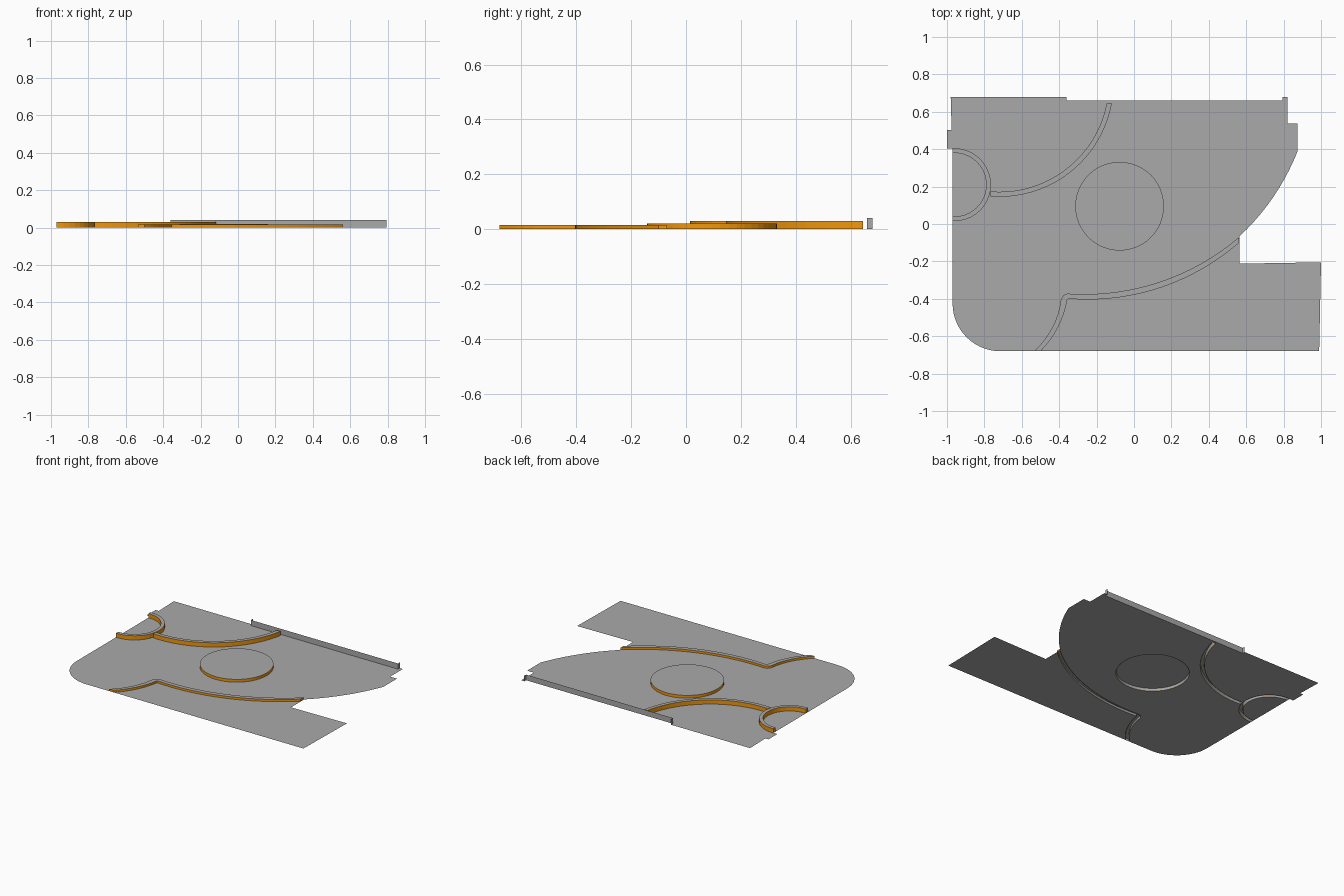
import bpy
from math import atan2, cos, sin, pi, tau, radians
from mathutils import Vector
from mathutils.geometry import delaunay_2d_cdt

if "Cube" in bpy.data.objects:
    bpy.data.objects.remove(bpy.data.objects["Cube"])


def material(name, r, g, b):
    m = bpy.data.materials.new(name)
    m.diffuse_color = (r, g, b, 1)
    m.use_nodes = True
    m.node_tree.nodes["Principled BSDF"].inputs["Base Color"].default_value = m.diffuse_color
    return m


grey = material("grey_paving", 0.4, 0.4, 0.4)
orange = material("orange_side", 0.87, 0.31, 0.004)


def add_mesh(name, verts, faces, orange_from=0, orange_to=0):
    me = bpy.data.meshes.new(name)
    me.from_pydata(verts, [], faces)
    me.materials.append(grey)
    me.materials.append(orange)
    for p in me.polygons:
        p.material_index = int(orange_from <= p.index < orange_to)
    me.update()
    ob = bpy.data.objects.new(name, me)
    bpy.context.collection.objects.link(ob)
    return ob


def arc(c, r, a0, a1, n):
    return [(c[0] + r * cos(radians(a0 + (a1 - a0) * i / n)),
             c[1] + r * sin(radians(a0 + (a1 - a0) * i / n))) for i in range(n + 1)]


def arc3(p, q, s, n):
    """Arc from p through q to s."""
    (ax, ay), (bx, by), (cx, cy) = p, q, s
    d = 2 * (ax * (by - cy) + bx * (cy - ay) + cx * (ay - by))
    A, B, C = ax * ax + ay * ay, bx * bx + by * by, cx * cx + cy * cy
    ux = (A * (by - cy) + B * (cy - ay) + C * (ay - by)) / d
    uy = (A * (cx - bx) + B * (ax - cx) + C * (bx - ax)) / d
    r = ((ax - ux) ** 2 + (ay - uy) ** 2) ** 0.5
    a0, a1 = atan2(ay - uy, ax - ux), atan2(cy - uy, cx - ux)
    sweep = (a1 - a0 + pi) % tau - pi
    return [(ux + r * cos(a0 + sweep * i / n), uy + r * sin(a0 + sweep * i / n))
            for i in range(n + 1)]


def inset(poly, d):
    """Move a counter-clockwise outline inwards by d."""
    out = []
    for i, p in enumerate(poly):
        a, b = Vector(poly[i - 1]), Vector(poly[(i + 1) % len(poly)])
        t = (b - a).normalized()
        out.append((p[0] - t.y * d, p[1] + t.x * d))
    return out


def raised(name, poly, tops, h):
    """Open-bottomed raised shape: grey top, orange sides, grey inner lining."""
    n = len(poly)
    inner = inset(poly, 0.002)
    verts = [(x, y, z) for ring, z in ((poly, h), (poly, 0), (inner, h - 0.001), (inner, 0))
             for x, y in ring]
    sides = [(i, i + n, (i + 1) % n + n, (i + 1) % n) for i in range(n)]
    lining = [tuple(k + 2 * n for k in reversed(f)) for f in sides]
    return add_mesh(name, verts, tops + sides + lining, len(tops), len(tops) + n)


def curb(name, right, left, h):
    """Strip between two equally long edge lines; right is the right-hand edge."""
    n = len(right)
    poly = right + left[::-1]
    tops = [(i, i + 1, 2 * n - 2 - i, 2 * n - 1 - i) for i in range(n - 1)]
    raised(name, poly, tops, h)
    return poly


# Curved curbs
ring = curb("half_ring_curb",
            [(-0.97, 0.016)] + arc((-0.96, 0.21), 0.195, -90, 90, 20) + [(-0.97, 0.405)],
            [(-0.97, 0.04)] + arc((-0.96, 0.21), 0.17, -90, 90, 20) + [(-0.97, 0.38)], 0.03)
back = curb("back_curb",
            arc((-0.72, 0.757), 0.612, -94.5, -10.5, 20),
            arc((-0.72, 0.757), 0.585, -94.5, -11, 20), 0.03)
front = curb("front_curb",
             arc3((-0.50, -0.68), (-0.40, -0.54), (-0.358, -0.41), 8)
             + [(-0.355, -0.403), (-0.35, -0.40)]
             + arc3((-0.315, -0.402), (0.085, -0.358), (0.562, -0.10), 16),
             arc3((-0.535, -0.68), (-0.43, -0.54), (-0.39, -0.40), 8)
             + [(-0.375, -0.38), (-0.355, -0.372)]
             + arc3((-0.325, -0.374), (0.085, -0.326), (0.562, -0.07), 16), 0.015)

# Central disc
disc = arc((-0.077, 0.095), 0.237, 0, 360, 48)[:-1]
raised("central_disc", disc, [tuple(range(48))], 0.02)

# Ground sheet, cut out below the raised shapes
outline = ([(-0.98, 0.68), (-0.975, 0.503), (-1.0, 0.503), (-1.0, 0.403), (-0.97, 0.403)]
           + arc((-0.715, -0.425), 0.255, 180, 270, 14)
           + [(0.99, -0.68), (1.0, -0.205), (0.565, -0.212)]
           + arc3((0.565, -0.065), (0.75, 0.152), (0.873, 0.385), 10)
           + [(0.873, 0.537), (0.82, 0.537), (0.82, 0.68), (0.795, 0.68),
              (0.795, 0.66), (-0.36, 0.66), (-0.36, 0.68)])
pts, loops = [], []
for poly in (outline, ring, back, front, disc):
    loops.append(list(range(len(pts), len(pts) + len(poly))))
    pts += [Vector(p) for p in poly]
v, _, f, _, _, src = delaunay_2d_cdt(pts, [], loops, 1, 1e-5)
add_mesh("ground", [(p.x, p.y, 0) for p in v],
         [t for t, s in zip(f, src) if list(s) == [0]])

# Low back wall with short returns at both ends
plan = [(-0.36, 0.68), (-0.36, 0.66), (0.795, 0.66), (0.795, 0.68)]
add_mesh("back_wall", [(x, y, z) for z in (0, 0.04) for x, y in plan],
         [(i, i + 1, i + 5, i + 4) for i in range(3)])
